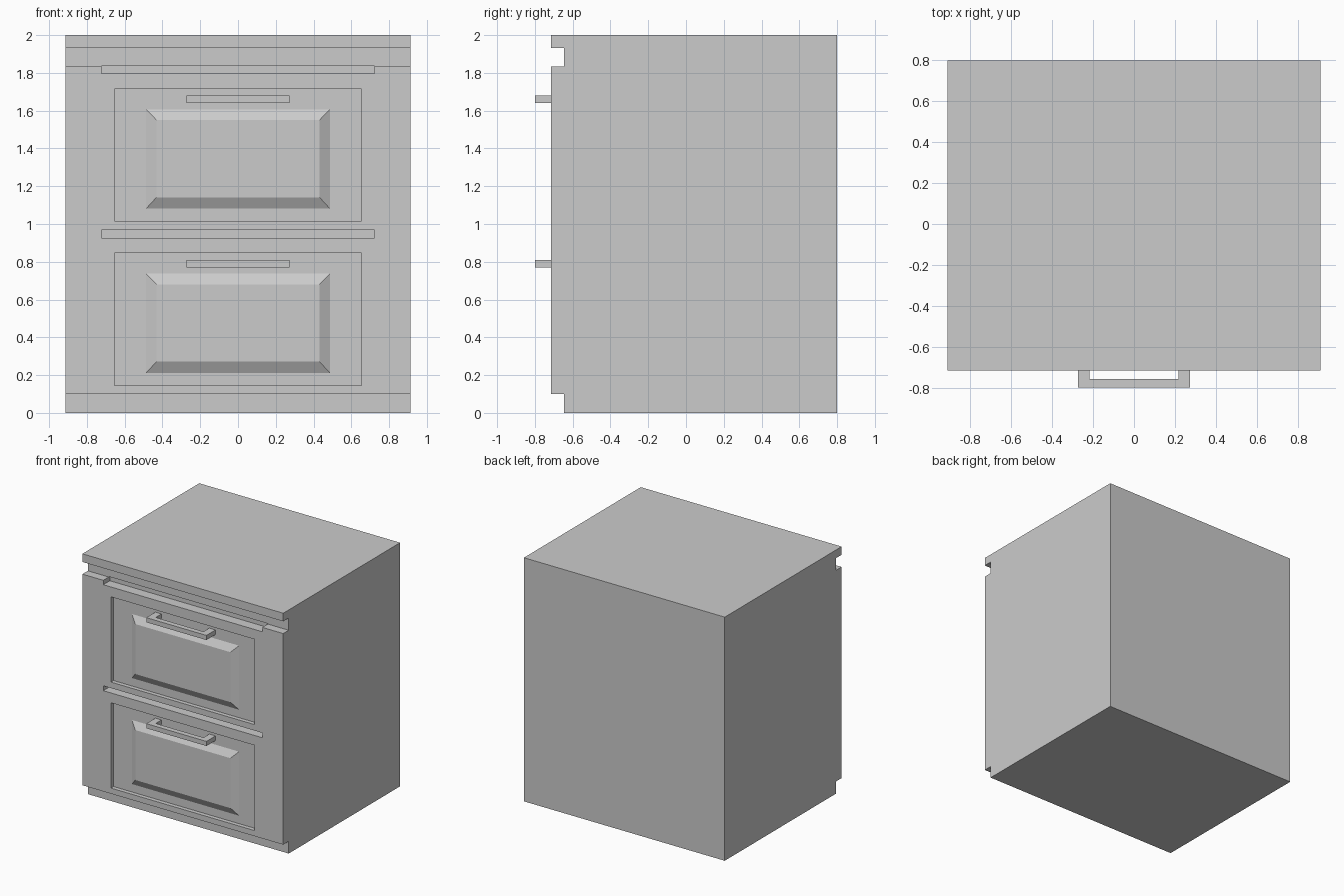
import bpy, bmesh
from mathutils import Vector

if "Cube" in bpy.data.objects:
    bpy.data.objects.remove(bpy.data.objects["Cube"])

HALF_W, FRONT, SETBACK, BACK = 0.912, -0.716, -0.645, 0.80
RECESS = FRONT + 0.034          # floor of the sunken drawer fronts
SLOT_BACK = FRONT + 0.085       # back of the finger slots


def finish(name, bm):
    bmesh.ops.recalc_face_normals(bm, faces=bm.faces)
    mesh = bpy.data.meshes.new(name)
    bm.to_mesh(mesh)
    bm.free()
    obj = bpy.data.objects.new(name, mesh)
    bpy.context.collection.objects.link(obj)
    return obj


def prism(name, points, offset):
    """Extrude a closed planar outline along offset."""
    bm = bmesh.new()
    face = bm.faces.new([bm.verts.new(p) for p in points])
    ext = bmesh.ops.extrude_face_region(bm, geom=[face])["geom"]
    verts = [v for v in ext if isinstance(v, bmesh.types.BMVert)]
    bmesh.ops.translate(bm, verts=verts, vec=Vector(offset))
    return finish(name, bm)


def box(name, x, y0, y1, z0, z1):
    return prism(name, [(-x, y0, z0), (x, y0, z0), (x, y0, z1), (-x, y0, z1)],
                 (0, y1 - y0, 0))


def cut(target, cutter):
    mod = target.modifiers.new("cut", 'BOOLEAN')
    mod.operation, mod.solver, mod.object = 'DIFFERENCE', 'EXACT', cutter
    bpy.context.view_layer.objects.active = target
    bpy.ops.object.modifier_apply(modifier=mod.name)
    bpy.data.objects.remove(cutter)


# Cabinet body: side profile with toe kick and groove under the top
profile = [(SETBACK, 0), (BACK, 0), (BACK, 2), (FRONT, 2), (FRONT, 1.933),
           (SETBACK, 1.933), (SETBACK, 1.833), (FRONT, 1.833),
           (FRONT, 0.10), (SETBACK, 0.10)]
body = prism("cabinet_body", [(-HALF_W, y, z) for y, z in profile],
             (2 * HALF_W, 0, 0))

for label, z in (("lower", 0.146), ("upper", 1.016)):
    # Sunken drawer front and finger slot above it
    cut(body, box("recess_cutter", 0.653, FRONT - 0.1, RECESS, z, z + 0.70))
    cut(body, box("slot_cutter", 0.722, FRONT - 0.1, SLOT_BACK,
                  z + 0.781, z + 0.821))

    # Raised panel with sloping edges
    panel = box(label + "_drawer_panel", 0.487, RECESS, FRONT + 0.001,
                z + 0.065, z + 0.591)
    mid = z + 0.329
    for v in panel.data.vertices:
        if v.co.y < RECESS - 0.01:
            v.co.x *= 0.432 / 0.487
            v.co.z = mid + (0.206 if v.co.z > mid else -0.204)

    # U-shaped pull handle
    outline = [(-0.273, RECESS), (-0.273, -0.80), (0.273, -0.80),
               (0.273, RECESS), (0.217, RECESS), (0.217, -0.757),
               (-0.217, -0.757), (-0.217, RECESS)]
    prism(label + "_handle", [(x, y, z + 0.625) for x, y in outline],
          (0, 0, 0.038))
